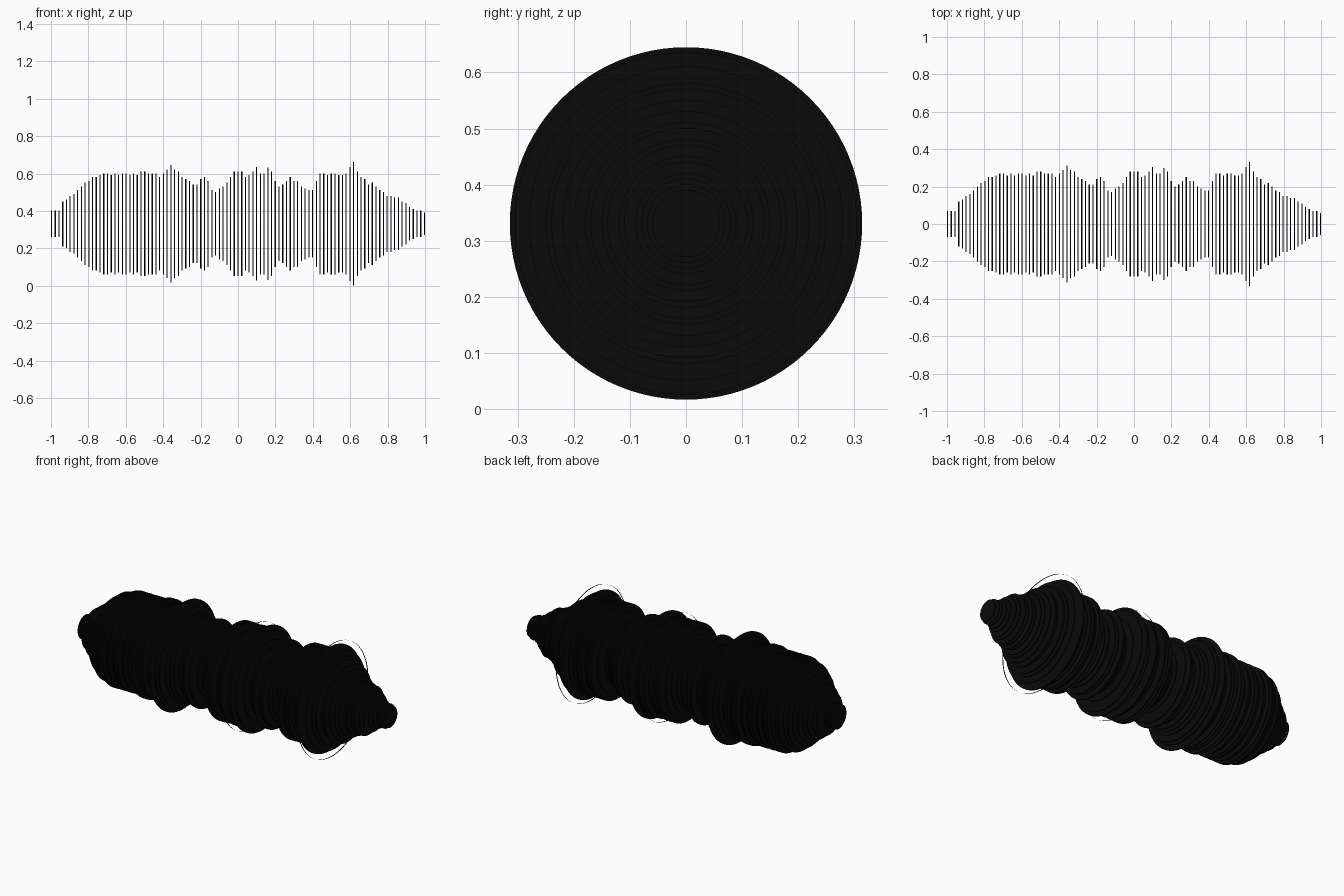
import bpy
import bmesh
from math import pi
from mathutils import Matrix

# Remove the default cube only
default_cube = bpy.data.objects.get("Cube")
if default_cube:
    bpy.data.objects.remove(default_cube, do_unlink=True)

# Near-black material shared by every part
black = bpy.data.materials.new("matte_black")
black.use_nodes = True
colour = (0.003, 0.003, 0.003, 1.0)
black.diffuse_color = colour
black.node_tree.nodes["Principled BSDF"].inputs["Base Color"].default_value = colour

# Wave profile: radius of each slice along the axis, in hundredths
RADII = [
    7, 7, 7, 12, 13, 15, 16, 18, 20, 22,
    23, 25, 25, 26, 27, 27, 26, 27, 26, 27,
    27, 26, 27, 26, 28, 28, 27, 27, 27, 25,
    27, 29, 31.4, 29, 28, 25, 24, 23, 21, 21,
    24, 25, 23, 18, 17, 19, 20, 22, 25, 28,
    28, 28, 25, 26, 28, 30.4, 27, 27, 30, 28,
    23, 20, 21, 23, 25, 23, 23, 20, 19, 18,
    18, 23, 27, 27, 26, 27, 27, 26, 26, 27,
    30.5, 33.1, 28, 25, 24, 21, 22, 20, 18, 17,
    15, 15, 14, 14, 12, 11, 9, 8, 7, 7, 6,
]
OPEN_BANDS = {55, 81}
THICKNESS = 0.006
AXIS_HEIGHT = max(RADII) / 100
SEGMENTS = 96


def slice_position(index):
    """Spread the slices evenly so that the outer faces span two units."""
    span = 2 - THICKNESS
    return -span / 2 + span * index / (len(RADII) - 1)


def build_slices(name, indices, capped):
    """Create one object from thin cylinders lined up along the x axis."""
    bm = bmesh.new()
    turn = Matrix.Rotation(pi / 2, 4, "Y")
    for index in indices:
        radius = RADII[index] / 100
        place = Matrix.Translation((slice_position(index), 0, AXIS_HEIGHT))
        bmesh.ops.create_cone(
            bm,
            cap_ends=capped,
            segments=SEGMENTS,
            radius1=radius,
            radius2=radius,
            depth=THICKNESS,
            matrix=place @ turn,
        )
    mesh = bpy.data.meshes.new(name)
    bm.to_mesh(mesh)
    bm.free()
    mesh.materials.append(black)
    obj = bpy.data.objects.new(name, mesh)
    bpy.context.collection.objects.link(obj)

    # Smooth rims with crisp edges around the flat faces
    bpy.ops.object.select_all(action="DESELECT")
    obj.select_set(True)
    bpy.context.view_layer.objects.active = obj
    bpy.ops.object.shade_smooth_by_angle()
    return obj


# Solid discs that form the body of the wave
solid = [i for i in range(len(RADII)) if i not in OPEN_BANDS]
build_slices("wave_discs", solid, capped=True)

# Open hoops at the two thin peaks
build_slices("wave_hoops", sorted(OPEN_BANDS), capped=False)
